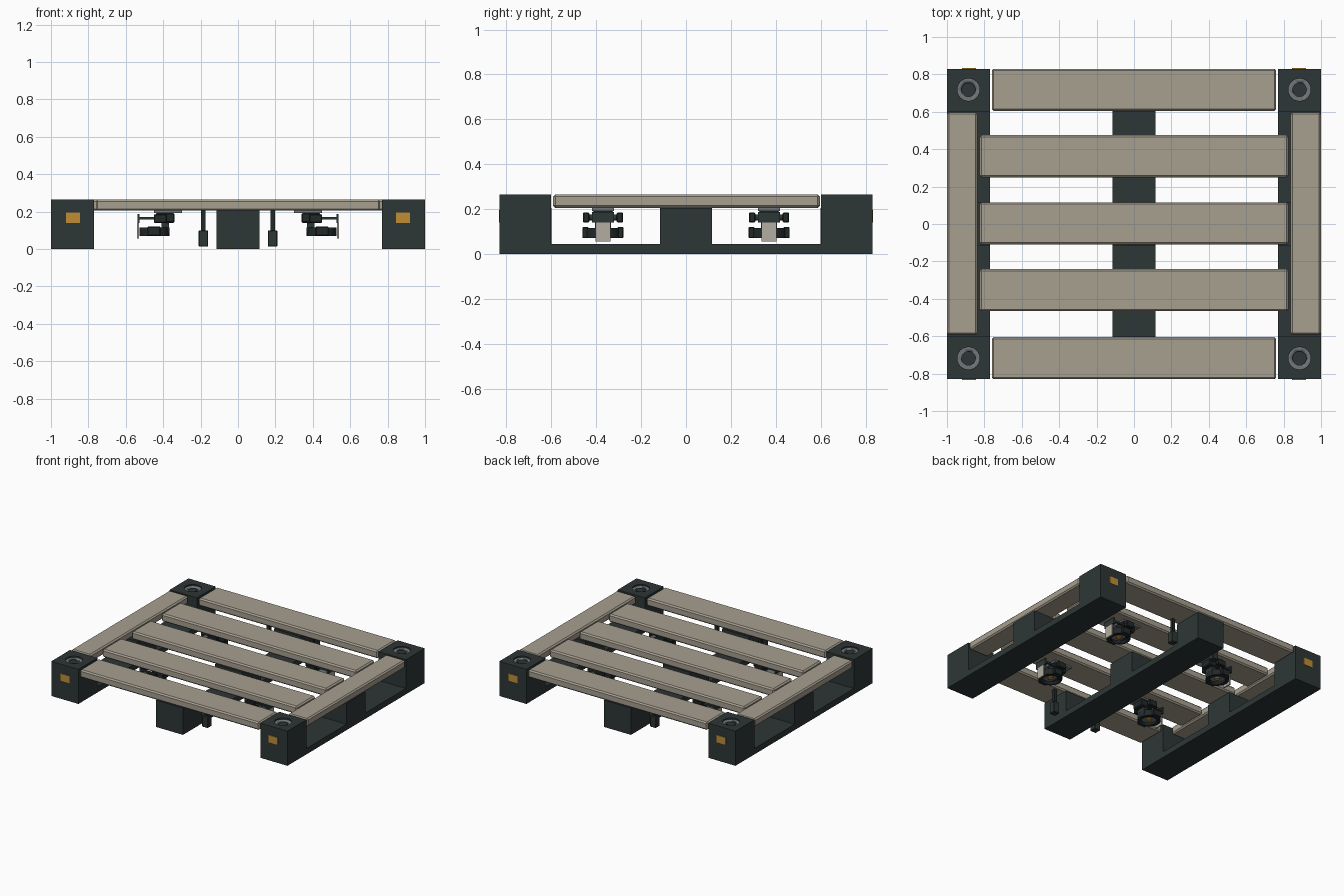
import bpy, math

old = bpy.data.objects.get("Cube")
if old:
    bpy.data.objects.remove(old, do_unlink=True)


def material(name, r, g, b):
    m = bpy.data.materials.new(name)
    m.use_nodes = True
    m.diffuse_color = (r, g, b, 1)
    m.node_tree.nodes["Principled BSDF"].inputs["Base Color"].default_value = (r, g, b, 1)
    return m


DARK = material("dark slate", 0.027, 0.037, 0.037)
BEIGE = material("warm beige", 0.39, 0.35, 0.28)
AMBER = material("amber", 0.52, 0.27, 0.035)
GREY = material("steel grey", 0.16, 0.18, 0.19)
BLACK = material("soft black", 0.016, 0.022, 0.023)
PALE = material("pale plate", 0.45, 0.42, 0.36)


def box(name, x, y, z, mat, bevel=0):
    """Box from (low, high) ranges on each axis."""
    bpy.ops.mesh.primitive_cube_add(size=1)
    o = bpy.context.object
    o.name = name
    spans = (x, y, z)
    for v in o.data.vertices:
        v.co = [(min(s) + max(s)) / 2 + c * abs(s[1] - s[0]) for s, c in zip(spans, v.co)]
    o.data.materials.append(mat)
    if bevel:
        mod = o.modifiers.new("chamfer", 'BEVEL')
        mod.width = bevel
        mod.segments = 1
    return o


def cylinder(name, centre, radius, depth, mat, axis='Z', sides=24):
    turn = {'X': (0, math.pi / 2, 0), 'Y': (math.pi / 2, 0, 0), 'Z': (0, 0, 0)}[axis]
    bpy.ops.mesh.primitive_cylinder_add(vertices=sides, radius=radius, depth=depth,
                                        location=centre, rotation=turn)
    o = bpy.context.object
    o.name = name
    o.data.materials.append(mat)
    bpy.ops.object.shade_smooth_by_angle()
    return o


def cut(target, cutter):
    """Subtract the cutter, then throw it away."""
    mod = target.modifiers.new("cut", 'BOOLEAN')
    mod.operation = 'DIFFERENCE'
    mod.solver = 'EXACT'
    mod.object = cutter
    bpy.ops.object.select_all(action='DESELECT')
    target.select_set(True)
    bpy.context.view_layer.objects.active = target
    bpy.ops.object.modifier_apply(modifier=mod.name)
    bpy.data.objects.remove(cutter, do_unlink=True)


def around(c, half):
    return (c - half, c + half)


def ring(name, centre, outer, inner, depth, mat):
    o = cylinder(name, centre, outer, depth, mat)
    cut(o, cylinder("bore", centre, inner, depth * 3, mat))
    return o


TOP, DECK = 0.265, 0.205
SIDES = (-1, 1)

# Bottom runners and middle blocks
for label, x in (("right", -0.885), ("centre", 0), ("left", 0.885)):
    box(label + "_runner", around(x, 0.115), (-0.83, 0.83), (0, 0.045), DARK)
    box(label + "_middle_block", around(x, 0.115), around(0, 0.115), (0.045, DECK), DARK)

for sy in SIDES:
    end = "front" if sy < 0 else "back"
    box(end + "_centre_block", around(0, 0.115), (sy * 0.6, sy * 0.83), (0.045, DECK), DARK)
    box(end + "_slat", (-0.76, 0.76), (sy * 0.605, sy * 0.83), (DECK, TOP), BEIGE, 0.01)

    for sx in SIDES:
        tag = end + ("_right" if sx < 0 else "_left")
        cx, cy = sx * 0.885, sy * 0.718

        # Corner block with a round recess and a steel collar in it
        corner = box(tag + "_corner_block", around(cx, 0.115), (sy * 0.602, sy * 0.83),
                     (0.045, TOP), DARK)
        cut(corner, cylinder("socket", (cx, cy, TOP), 0.06, 0.04, DARK))
        ring(tag + "_collar", (cx, cy, TOP - 0.016), 0.06, 0.037, 0.012, GREY)

        # Label plate
        box(tag + "_label", around(sx * 0.882, 0.038), (sy * 0.828, sy * 0.834),
            (0.14, 0.195), AMBER)

        # Small box hanging beside the centre runner
        box(tag + "_sensor_box", around(sx * 0.185, 0.025), around(sy * 0.64, 0.025),
            (0.012, 0.1), DARK, 0.004)
        box(tag + "_sensor_arm", around(sx * 0.185, 0.012), around(sy * 0.64, 0.012),
            (0.1, DECK), BLACK)

        # Under-deck swivel unit
        ux, uy = sx * 0.44, sy * 0.37
        box(tag + "_mount_plate", (sx * 0.3, sx * 0.45), around(uy, 0.05), (0.192, 0.206), GREY)
        box(tag + "_swivel_body", (sx * 0.34, sx * 0.44), around(uy, 0.045), (0.14, 0.193),
            BLACK, 0.006)
        box(tag + "_swivel_neck", (sx * 0.37, sx * 0.41), around(uy, 0.035), (0.085, 0.15), DARK)
        cylinder(tag + "_upper_axle", (sx * 0.41, uy, 0.162), 0.014, 0.17, DARK, 'Y', 12)
        for side in SIDES:
            box(tag + "_axle_cap", (sx * 0.38, sx * 0.45), around(uy + side * 0.075, 0.014),
                (0.14, 0.185), BLACK, 0.004)
            box(tag + "_fork_arm", (sx * 0.43, sx * 0.535), around(uy + side * 0.042, 0.007),
                (0.158, 0.172), DARK)
            box(tag + "_clamp", around(sx * 0.45, 0.035), around(uy + side * 0.078, 0.014),
                (0.07, 0.12), BLACK, 0.004)
        ring(tag + "_wheel_ring", (sx * 0.447, uy, 0.093), 0.08, 0.055, 0.045, BLACK)
        cylinder(tag + "_wheel_hub", (sx * 0.447, uy, 0.096), 0.056, 0.02, GREY)
        cylinder(tag + "_hub_cap", (sx * 0.447, uy, 0.084), 0.02, 0.012, AMBER, 'Z', 16)
        box(tag + "_outer_plate", (sx * 0.53, sx * 0.54), around(uy, 0.034), (0.055, 0.14), PALE)
        box(tag + "_plate_bracket", (sx * 0.526, sx * 0.538), around(uy, 0.05),
            (0.14, 0.188), DARK)

# Inner deck slats
for i, y in enumerate((-0.353, 0.003, 0.362)):
    box("inner_slat_%d" % (i + 1), (-0.825, 0.825), around(y, 0.113), (DECK, TOP), BEIGE, 0.01)

# Side rails
for sx in SIDES:
    box("left_rail" if sx > 0 else "right_rail", (sx * 0.837, sx), (-0.592, 0.597),
        (DECK, TOP), BEIGE, 0.01)
